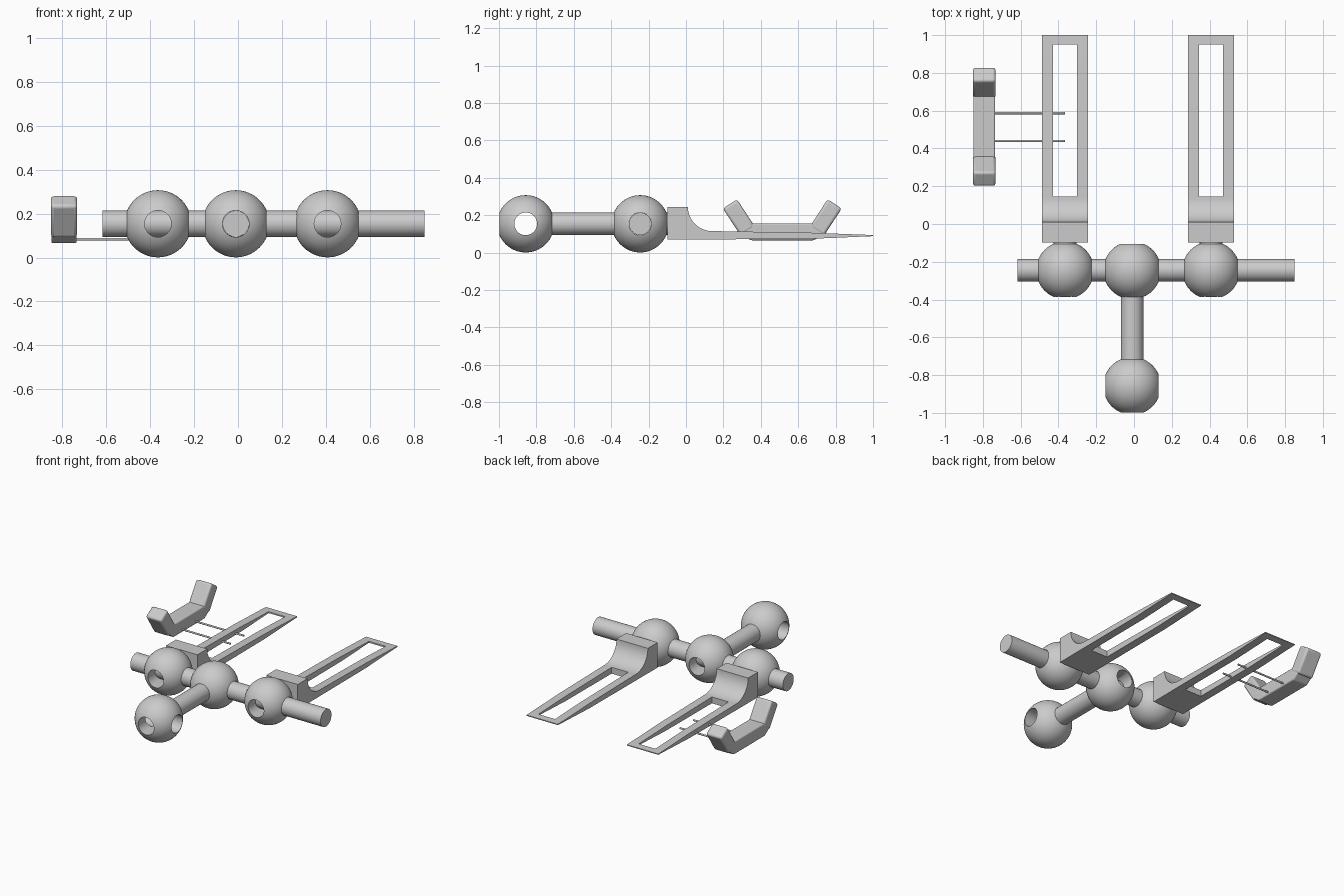
import bpy, bmesh, math
from mathutils import Vector

if "Cube" in bpy.data.objects:
    bpy.data.objects.remove(bpy.data.objects["Cube"])

Z = 0.154          # height of the rod and hub axes
ROD_R = 0.06
HUB_R = 0.153


def finish(obj, angle=30):
    bpy.ops.object.select_all(action='DESELECT')
    obj.select_set(True)
    bpy.context.view_layer.objects.active = obj
    bpy.ops.object.shade_smooth_by_angle(angle=math.radians(angle))
    return obj


def rod(name, start, end, r, sides=48):
    a, b = Vector(start), Vector(end)
    d = b - a
    bpy.ops.mesh.primitive_cylinder_add(vertices=sides, radius=r, depth=d.length,
                                        location=(a + b) / 2,
                                        rotation=d.to_track_quat('Z', 'Y').to_euler())
    obj = bpy.context.object
    obj.name = name
    return finish(obj)


def prism(name, profile, x0, x1):
    """Extrude a (y, z) profile along x."""
    bm = bmesh.new()
    face = bm.faces.new([bm.verts.new((x0, y, z)) for y, z in profile])
    res = bmesh.ops.extrude_face_region(bm, geom=[face])
    verts = [v for v in res['geom'] if isinstance(v, bmesh.types.BMVert)]
    bmesh.ops.translate(bm, verts=verts, vec=(x1 - x0, 0, 0))
    bmesh.ops.recalc_face_normals(bm, faces=bm.faces)
    mesh = bpy.data.meshes.new(name)
    bm.to_mesh(mesh)
    bm.free()
    obj = bpy.data.objects.new(name, mesh)
    bpy.context.collection.objects.link(obj)
    return obj


def cut(obj, cutter):
    mod = obj.modifiers.new("cut", 'BOOLEAN')
    mod.operation, mod.solver, mod.object = 'DIFFERENCE', 'EXACT', cutter
    bpy.context.view_layer.objects.active = obj
    bpy.ops.object.modifier_apply(modifier=mod.name)
    bpy.data.objects.remove(cutter)


def bevel(obj, width):
    mod = obj.modifiers.new("bevel", 'BEVEL')
    mod.width, mod.segments = width, 3
    return finish(obj)


# Ball hubs with crossing sockets
hubs = {"left_hub": (-0.365, -0.245), "centre_hub": (-0.01, -0.245),
        "right_hub": (0.408, -0.245), "front_hub": (-0.01, -0.857)}
for name, (x, y) in hubs.items():
    bpy.ops.mesh.primitive_uv_sphere_add(segments=64, ring_count=32, radius=HUB_R,
                                         location=(x, y, Z))
    hub = bpy.context.object
    hub.name = name
    for dx, dy in ((0.3, 0), (0, 0.3)):
        cut(hub, rod("socket_cutter", (x - dx, y - dy, Z), (x + dx, y + dy, Z),
                     ROD_R + 0.0007))
    finish(hub)

# Cross rod and forward rod
rod("cross_rod", (-0.617, -0.245, Z), (0.85, -0.245, Z), ROD_R)
rod("forward_rod", (-0.01, -0.775, Z), (-0.01, -0.31, Z), ROD_R)

# Slotted feet with a concave heel
R = 0.13
arc = [(0.14 - R * math.sin(t), 0.245 - R * math.cos(t))
       for t in (i * math.pi / 32 for i in range(17))]
foot_profile = [(-0.098, 0.07), (0.65, 0.073), (1.0, 0.088), (1.0, 0.094),
                (0.65, 0.107)] + arc + [(-0.098, 0.245)]
for side, x in (("left", -0.365), ("right", 0.408)):
    foot = prism(side + "_foot", foot_profile, x - 0.121, x + 0.121)
    slot = prism("slot_cutter", [(0.145, 0), (0.95, 0), (0.95, 0.2), (0.145, 0.2)],
                 x - 0.064, x + 0.064)
    cut(foot, slot)
    finish(foot)
    rod(side + "_foot_peg", (x, -0.19, Z), (x, -0.09, Z), ROD_R)

# Side cradle: flat middle and two tilted end pads
XC, YC = -0.793, 0.515
middle = prism("cradle_middle", [(0.29, 0.105), (0.345, 0.066), (0.685, 0.066), (0.74, 0.105),
                                 (0.685, 0.157), (0.345, 0.157)], XC - 0.058, XC + 0.058)
bevel(middle, 0.008)
for name, s in (("cradle_front_pad", -1), ("cradle_back_pad", 1)):
    bpy.ops.mesh.primitive_cube_add(size=1, location=(XC, YC + s * 0.232, 0.187))
    pad = bpy.context.object
    pad.name = name
    pad.scale = (0.12, 0.09, 0.175)
    bpy.ops.object.transform_apply(location=False, rotation=False, scale=True)
    pad.rotation_euler.x = -s * math.radians(33)
    bevel(pad, 0.014)

# Pins linking the cradle to the left foot
for name, y in (("front_pin", 0.44), ("back_pin", 0.587)):
    rod(name, (-0.76, y, 0.084), (-0.365, y, 0.084), 0.006, 16)
